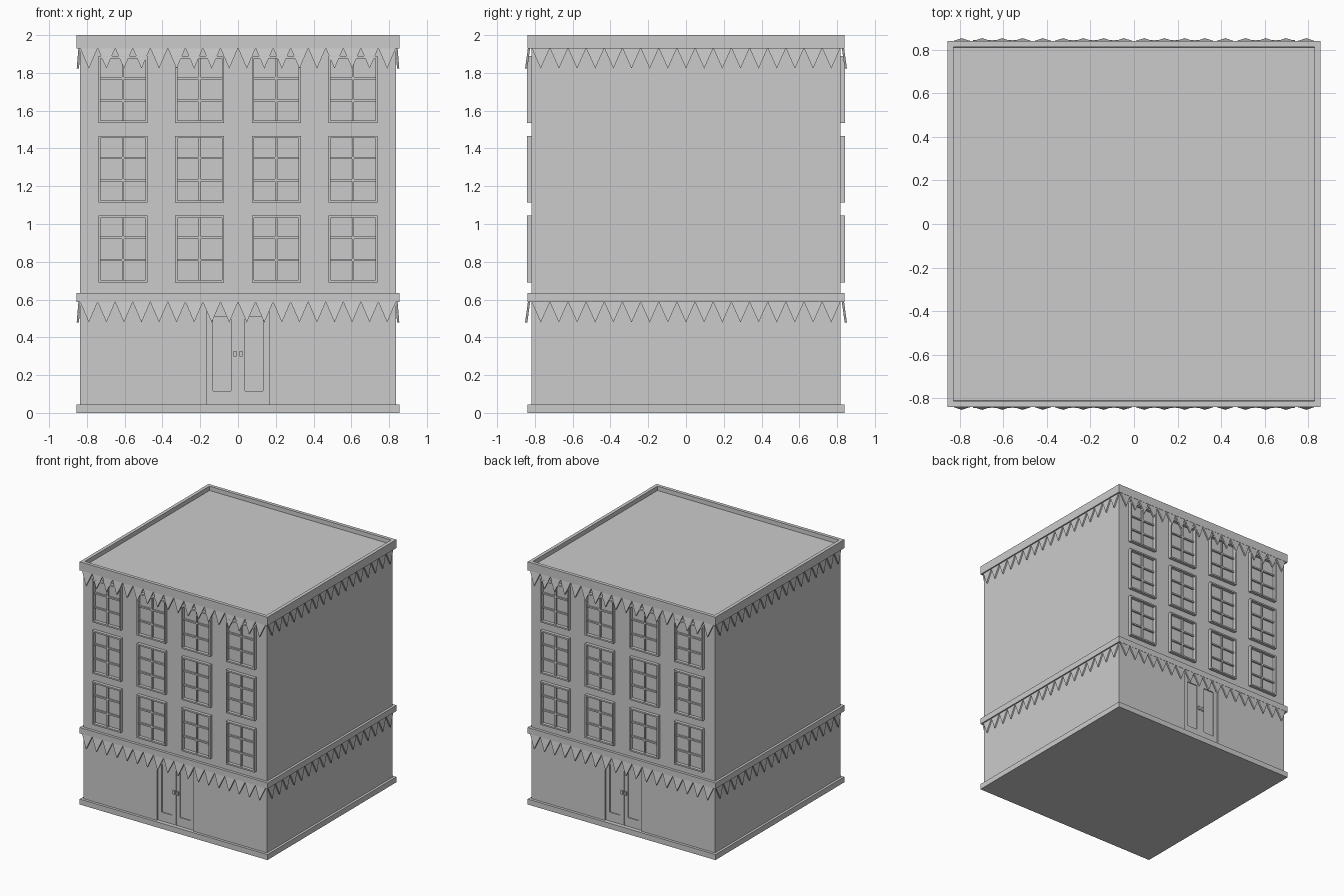
import bpy, bmesh
from math import pi
from mathutils import Matrix, Vector

cube = bpy.data.objects.get("Cube")
if cube:
    bpy.data.objects.remove(cube, do_unlink=True)

stone = bpy.data.materials.new("plain_grey")
stone.use_nodes = True
GREY = (0.6, 0.6, 0.6, 1)
stone.diffuse_color = GREY
for node in stone.node_tree.nodes:
    if node.type == "BSDF_PRINCIPLED":
        node.inputs["Base Color"].default_value = GREY
        node.inputs["Roughness"].default_value = 0.8


def add_box(bm, x0, x1, y0, y1, z0, z1):
    size = Vector((x1 - x0, y1 - y0, z1 - z0))
    mid = Vector((x0 + x1, y0 + y1, z0 + z1)) / 2
    mat = Matrix.Translation(mid) @ Matrix.Diagonal((*size, 1))
    return bmesh.ops.create_cube(bm, size=1, matrix=mat)["verts"]


def make_mesh(name, bm):
    bmesh.ops.recalc_face_normals(bm, faces=bm.faces[:])
    mesh = bpy.data.meshes.new(name)
    bm.to_mesh(mesh)
    bm.free()
    mesh.materials.append(stone)
    return mesh


def place(name, mesh, loc=(0, 0, 0), turn=0):
    ob = bpy.data.objects.new(name, mesh)
    ob.location = loc
    ob.rotation_euler.z = turn
    bpy.context.collection.objects.link(ob)
    return ob


def boxes(name, specs):
    bm = bmesh.new()
    for spec in specs:
        add_box(bm, *spec)
    return make_mesh(name, bm)


WALL_X, WALL_Y = 0.836, 0.817
TRIM_X, TRIM_Y = 0.856, 0.839

# Main walls
walls = place("walls", boxes("walls", [(-WALL_X, WALL_X, -WALL_Y, WALL_Y, 0.02, 1.95)]))

# Doorways and sunken door panels are cut into the front and the back
DOOR = WALL_Y - 0.012
niches, panels = [], []
for s in (-1, 1):
    y0, y1 = sorted((s * DOOR, s * 0.9))
    niches.append((-0.167, 0.167, y0, y1, 0.045, 0.6))
    y0, y1 = sorted((s * (DOOR - 0.008), s * 0.9))
    for side in (-1, 1):
        x0, x1 = sorted((side * 0.036, side * 0.132))
        panels.append((x0, x1, y0, y1, 0.117, 0.51))
for name, specs in (("doorway_cutter", niches), ("door_panel_cutter", panels)):
    cutter = place(name, boxes(name, specs))
    cutter.hide_render = True
    cutter.hide_viewport = True
    cutter.display_type = "WIRE"
    cut = walls.modifiers.new(name, "BOOLEAN")
    cut.operation = "DIFFERENCE"
    cut.solver = "EXACT"
    cut.object = cutter

# Plinth and middle band
for name, z0, z1 in (("plinth", 0, 0.045), ("middle_band", 0.586, 0.635)):
    place(name, boxes(name, [(-TRIM_X, TRIM_X, -TRIM_Y, TRIM_Y, z0, z1)]))

# Cornice with a sunken roof
bm = bmesh.new()
add_box(bm, -TRIM_X, TRIM_X, -TRIM_Y, TRIM_Y, 1.93, 2.0)
bm.normal_update()
top = max(bm.faces, key=lambda f: f.calc_center_median().z)
bmesh.ops.inset_individual(bm, faces=[top], thickness=0.04)
bm.normal_update()
bmesh.ops.inset_individual(bm, faces=[top], thickness=0.001, depth=-0.035)
place("cornice_and_roof", make_mesh("cornice_and_roof", bm))

# Window: deep thin frame, one upright and two cross bars
HW, HH, T = 0.13, 0.177, 0.012
frame = [(-HW, HW, -0.026, 0.01, HH - T, HH), (-HW, HW, -0.026, 0.01, -HH, -HH + T)]
for x in (-HW, HW - T):
    frame.append((x, x + T, -0.026, 0.01, -HH + T, HH - T))
frame.append((-T / 2, T / 2, -0.014, 0.01, -HH + T, HH - T))
for z in (-HH / 3, HH / 3):
    frame.append((-HW + T, HW - T, -0.013, 0.01, z - T / 2, z + T / 2))
window_mesh = boxes("window", frame)

# Door handles and the seam between the two leaves
door_bits = [(-0.001, 0.001, -0.003, 0.01, 0.045, 0.58)]
for x in (-0.016, 0.016):
    door_bits.append((x - 0.009, x + 0.009, -0.01, 0.01, 0.298, 0.328))
door_mesh = boxes("door_fittings", door_bits)

for face, s, turn in (("front", -1, 0), ("back", 1, pi)):
    place(face + "_door_fittings", door_mesh, (0, s * DOOR, 0), turn)
    for row, z in enumerate((0.868, 1.29, 1.712)):
        for col, x in enumerate((-0.609, -0.203, 0.203, 0.609)):
            place(f"{face}_window_{row}_{col}", window_mesh, (x, s * WALL_Y, z), turn)


# Rows of pointed pennants leaning outward below the cornice and the band
def pennant_row(name, half, count, near, tip, drop=0.108, thick=0.012):
    bm = bmesh.new()
    step = 2 * half / count
    for i in range(count):
        x = -half + i * step
        rim = [(x, near, 0), (x + step, near, 0), (x + step / 2, tip, -drop)]
        outer = [bm.verts.new((a, -b, c)) for a, b, c in rim]
        inner = [bm.verts.new((a, thick - b, c)) for a, b, c in rim]
        bm.faces.new(outer)
        bm.faces.new(inner[::-1])
        for k in range(3):
            j = (k + 1) % 3
            bm.faces.new((outer[k], inner[k], inner[j], outer[j]))
    return make_mesh(name, bm)


long_row = pennant_row("long_pennants", WALL_X, 18, 0.837, 0.852)
side_row = pennant_row("side_pennants", WALL_Y, 17, 0.845, 0.854)
for level, z in (("upper", 1.931), ("lower", 0.587)):
    for face, mesh, turn in (("front", long_row, 0), ("left", side_row, pi / 2),
                             ("back", long_row, pi), ("right", side_row, -pi / 2)):
        place(f"{level}_{face}_pennants", mesh, (0, 0, z), turn)
